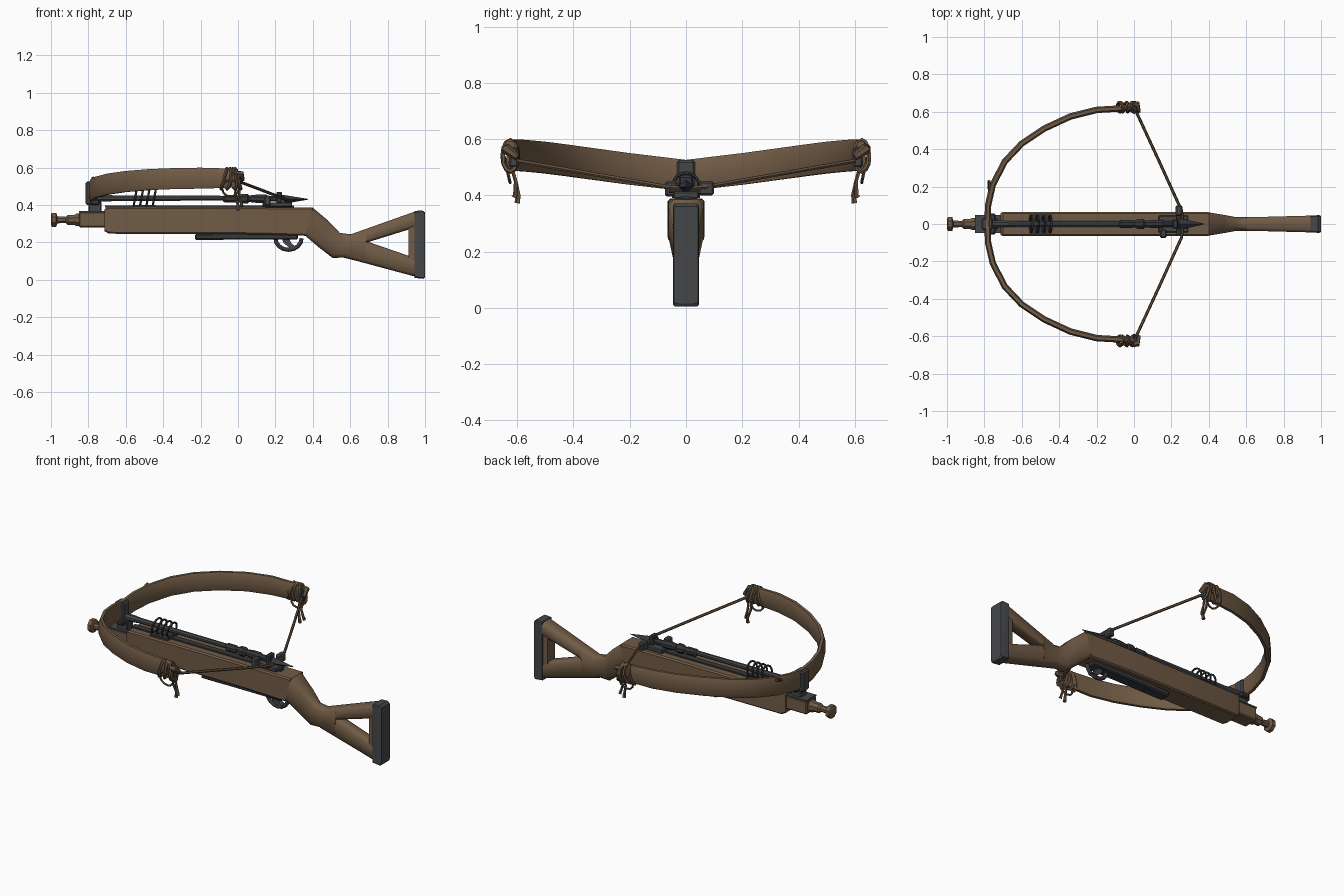
import bpy, bmesh, math
from mathutils import Vector

cube = bpy.data.objects.get("Cube")
if cube:
    bpy.data.objects.remove(cube, do_unlink=True)


def material(name, rgb):
    m = bpy.data.materials.new(name)
    m.use_nodes = True
    m.diffuse_color = (*rgb, 1)
    m.node_tree.nodes["Principled BSDF"].inputs["Base Color"].default_value = (*rgb, 1)
    return m


WOOD = material("brown wood", (0.165, 0.105, 0.06))
CORD = material("brown cord", (0.135, 0.085, 0.05))
STEEL = material("grey steel", (0.06, 0.062, 0.066))
DARK = material("dark iron", (0.036, 0.038, 0.042))


def finish(name, bm, mat, smooth=None):
    bmesh.ops.recalc_face_normals(bm, faces=bm.faces)
    mesh = bpy.data.meshes.new(name)
    bm.to_mesh(mesh)
    bm.free()
    mesh.materials.append(mat)
    ob = bpy.data.objects.new(name, mesh)
    bpy.context.collection.objects.link(ob)
    if smooth:
        bpy.ops.object.select_all(action="DESELECT")
        ob.select_set(True)
        bpy.context.view_layer.objects.active = ob
        bpy.ops.object.shade_smooth_by_angle(angle=math.radians(smooth))
    return ob


def loft(name, rings, mat, smooth=None, loop=False):
    """Skin a row of rings with equal point counts."""
    bm = bmesh.new()
    rows = [[bm.verts.new(p) for p in r] for r in rings]
    n = len(rows[0])
    pairs = list(zip(rows, rows[1:]))
    if loop:
        pairs.append((rows[-1], rows[0]))
    for a, b in pairs:
        for i in range(n):
            j = (i + 1) % n
            bm.faces.new((a[i], a[j], b[j], b[i]))
    if not loop:
        bm.faces.new(rows[0])
        bm.faces.new(rows[-1])
    return finish(name, bm, mat, smooth)


def tube(name, points, radius, mat, sides=6, loop=False, smooth=50):
    """Round tube along points; radius is a number or a list."""
    pts = [Vector(p) for p in points]
    n = len(pts)
    rings = []
    u = None
    for i, p in enumerate(pts):
        a = pts[i - 1] if i or loop else p
        b = pts[(i + 1) % n] if i < n - 1 or loop else p
        t = (b - a).normalized()
        ref = u if u else (Vector((0, 0, 1)) if abs(t.z) < 0.8 else Vector((0, 1, 0)))
        u = (ref - t * ref.dot(t)).normalized()
        v = t.cross(u)
        r = radius[i] if isinstance(radius, list) else radius
        turn = [2 * math.pi * (k + 0.5) / sides for k in range(sides)]
        rings.append([p + u * r * math.cos(w) + v * r * math.sin(w) for w in turn])
    return loft(name, rings, mat, smooth, loop)


def lathe_x(name, profile, y, z, mat, sides=8, smooth=30):
    return tube(name, [(x, y, z) for x, r in profile], [r for x, r in profile], mat, sides, smooth=smooth)


def box(name, lo, hi, mat, bevel=0.0):
    bm = bmesh.new()
    bmesh.ops.create_cube(bm, size=1)
    for v in bm.verts:
        v.co = [(a + b) / 2 + c * (b - a) for a, b, c in zip(lo, hi, v.co)]
    if bevel:
        bmesh.ops.bevel(bm, geom=bm.edges[:], offset=bevel, segments=1, affect="EDGES")
    return finish(name, bm, mat)


def beam(name, sections, mat, chamfer, smooth=35):
    """Chamfered bar; each section is (top xz, bottom xz, half width)."""
    rings = []
    for (tx, tz), (bx, bz), w in sections:
        top, bot = Vector((tx, 0, tz)), Vector((bx, 0, bz))
        d = (bot - top).normalized() * chamfer
        side = Vector((0, w, 0))
        inner = Vector((0, w - chamfer, 0))
        rings.append([top + inner, top + d + side, bot - d + side, bot + inner,
                      bot - inner, bot - d - side, top + d - side, top - inner])
    return loft(name, rings, mat, smooth)


# Wooden stock: fore body, wrist and skeleton butt
beam("stock_body", [((-0.715, 0.375), (-0.715, 0.26), 0.058), ((-0.7, 0.388), (-0.69, 0.246), 0.065),
                    ((0.1, 0.388), (0.1, 0.243), 0.065), ((0.4, 0.385), (0.36, 0.235), 0.063)], WOOD, 0.008)
beam("stock_wrist", [((0.4, 0.385), (0.36, 0.235), 0.063), ((0.48, 0.318), (0.43, 0.175), 0.05),
                     ((0.545, 0.25), (0.505, 0.117), 0.038), ((0.605, 0.243), (0.565, 0.118), 0.036),
                     ((0.69, 0.272), (0.68, 0.09), 0.038)], WOOD, 0.02, 60)
beam("butt_upper_arm", [((0.6, 0.242), (0.66, 0.19), 0.036), ((0.95, 0.366), (0.95, 0.28), 0.045)], WOOD, 0.015, 60)
beam("butt_lower_arm", [((0.64, 0.222), (0.57, 0.118), 0.036), ((0.95, 0.115), (0.95, 0.016), 0.04)], WOOD, 0.015, 60)
beam("butt_post", [((0.912, 0.31), (0.912, 0.07), 0.036), ((0.95, 0.34), (0.95, 0.04), 0.04)], WOOD, 0.008)
beam("butt_plate", [((0.943, 0.368), (0.943, 0.01), 0.046), ((0.985, 0.37), (0.992, 0.005), 0.047),
                    ((1.0, 0.36), (1.0, 0.015), 0.042)], STEEL, 0.006)

# Nose block and cocking knob
box("nose_block", (-0.85, -0.048, 0.28), (-0.7, 0.048, 0.362), WOOD, 0.006)
box("nose_cap", (-0.85, -0.048, 0.36), (-0.71, 0.048, 0.368), STEEL)
lathe_x("nose_knob", [(-1, 0.03), (-0.995, 0.04), (-0.972, 0.04), (-0.966, 0.02), (-0.92, 0.018),
                      (-0.91, 0.029), (-0.875, 0.029), (-0.865, 0.036), (-0.84, 0.036)], 0, 0.32, WOOD)

# Bow mount
box("bow_mount_foot", (-0.8, -0.03, 0.36), (-0.73, 0.03, 0.42), STEEL, 0.005)
box("bow_mount", (-0.815, -0.032, 0.4), (-0.755, 0.032, 0.525), STEEL, 0.008)
box("bow_mount_clamp", (-0.79, -0.055, 0.4), (-0.74, 0.055, 0.43), DARK, 0.006)

# Bow limbs with cord wraps, knots and loose ends
PATH = [(-0.783, 0, 0.47), (-0.78, 0.1, 0.482), (-0.755, 0.21, 0.495), (-0.69, 0.335, 0.512),
        (-0.6, 0.43, 0.525), (-0.48, 0.51, 0.535), (-0.34, 0.575, 0.541), (-0.2, 0.61, 0.543), (0, 0.622, 0.543)]
for s, side in ((1, "left"), (-1, "right")):
    pts = [Vector((x, s * y, z)) for x, y, z in PATH]
    rings = []
    for i, p in enumerate(pts):
        t = pts[min(i + 1, len(pts) - 1)] - pts[max(i - 1, 0)]
        out = Vector((t.y, -t.x, 0)).normalized()
        if i == 0:
            out = Vector((s, 0, 0))
        half = 0.056 - 0.006 * (i == len(pts) - 1)
        rings.append([p + out * a * 0.017 + Vector((0, 0, b * half))
                      for a, b in ((1, 0.6), (0.5, 1), (-0.5, 1), (-1, 0.6), (-1, -0.6), (-0.5, -1), (0.5, -1), (1, -0.6))])
    loft(side + "_bow_limb", rings, WOOD, 50)

    for k, x in enumerate((-0.075, -0.05, -0.022, 0.0)):
        wrap = [(x + 0.015 * math.sin(w + k), s * (0.625 + 0.026 * math.cos(w)), 0.54 + 0.055 * math.sin(w))
                for w in [math.pi * j / 6 for j in range(12)]]
        tube(side + "_limb_wrap_" + str(k + 1), wrap, 0.009, CORD, 5, True)
    box(side + "_string_peg", (0.0, s * 0.612 - 0.016, 0.5), (0.02, s * 0.612 + 0.016, 0.572), STEEL, 0.006)
    tube(side + "_string_knot", [(-0.02, s * 0.645, 0.57), (0.015, s * 0.64, 0.565), (0.025, s * 0.6, 0.535)],
         [0.012, 0.019, 0.012], CORD)
    tube(side + "_loose_loop", [(-0.04 + 0.045 * math.cos(w), s * (0.635 + 0.01 * math.sin(w)), 0.49 + 0.045 * math.sin(w))
                                for w in [math.pi * j / 6 for j in range(12)]], 0.006, CORD, 5, True)
    for k, x in enumerate((0.0, 0.02)):
        tube(side + "_loose_end_" + str(k + 1), [(x - 0.01, s * 0.625, 0.52), (x - 0.015, s * 0.605, 0.45),
             (x, s * (0.595 + k * 0.012), 0.4), (x, s * (0.6 + k * 0.012), 0.372 + k * 0.02)],
             [0.007, 0.007, 0.008, 0.011], CORD, 5)
    tube(side + "_bowstring", [(0.005, s * 0.615, 0.525), (0.13, s * 0.345, 0.478), (0.255, s * 0.07, 0.43), (0.26, 0, 0.425)],
         0.008, CORD)

# Stray cord end tied on the left limb
tube("limb_cord_end", [(-0.76, 0.15, 0.5), (-0.775, 0.19, 0.53), (-0.775, 0.232, 0.545)], 0.008, CORD, 5)

# Top rail, bolt and coil spring
box("top_rail", (-0.71, -0.018, 0.385), (0.3, 0.018, 0.396), DARK)
lathe_x("bolt_shaft", [(-0.76, 0.02), (-0.7, 0.02), (-0.66, 0.016), (0.24, 0.013)], 0, 0.436, STEEL)
lathe_x("bolt_sleeve", [(-0.08, 0.014), (-0.07, 0.023), (-0.01, 0.023), (0.0, 0.017), (0.02, 0.028), (0.05, 0.028),
                        (0.06, 0.019), (0.1, 0.024), (0.15, 0.024), (0.16, 0.017), (0.22, 0.017)], 0, 0.433, DARK)
loft("bolt_head", [[(x, w, 0.43), (x, 0, 0.43 + h), (x, -w, 0.43), (x, 0, 0.43 - h)]
                   for x, w, h in ((0.22, 0.012, 0.012), (0.24, 0.032, 0.024), (0.375, 0.002, 0.002))], DARK)
for k in range(4):
    x = -0.55 + 0.034 * k
    ring = [(x + 0.008 * math.sin(w), 0.046 * math.cos(w), 0.437 + 0.043 * math.sin(w))
            for w in [math.pi * j / 8 for j in range(16)]]
    tube("spring_coil_" + str(k + 1), ring, 0.006, DARK, 5, True)
box("spring_bar", (-0.56, -0.05, 0.39), (-0.44, 0.05, 0.4), DARK)

# String catch
box("catch_bed", (0.13, -0.045, 0.388), (0.29, 0.045, 0.414), STEEL, 0.005)
box("catch_right_block", (0.14, -0.075, 0.395), (0.175, -0.03, 0.45), STEEL, 0.007)
box("catch_left_block", (0.222, 0.045, 0.4), (0.258, 0.1, 0.45), STEEL, 0.007)
box("catch_hook", (0.205, -0.025, 0.41), (0.235, 0.025, 0.47), DARK, 0.006)
tube("catch_pin", [(0.24, -0.06, 0.42), (0.24, 0.1, 0.42)], 0.013, DARK, 8)

# Trigger unit under the stock
box("trigger_plate", (-0.14, -0.035, 0.214), (0.32, 0.035, 0.25), DARK, 0.006)
box("trigger_plate_nose", (-0.23, -0.035, 0.212), (-0.07, 0.035, 0.246), DARK, 0.008)
guard = [(0.27 + 0.07 * math.cos(w), 0.0, 0.222 + 0.062 * math.sin(w)) for w in [-math.pi * j / 8 for j in range(9)]]
tube("trigger_guard", guard, 0.012, DARK, 8)
loft("trigger", [[(x - 0.02, -0.016, z), (x + 0.02, -0.016, z), (x + 0.02, 0.016, z), (x - 0.02, 0.016, z)]
                 for x, z in ((0.25, 0.23), (0.265, 0.195), (0.3, 0.168))], STEEL)
